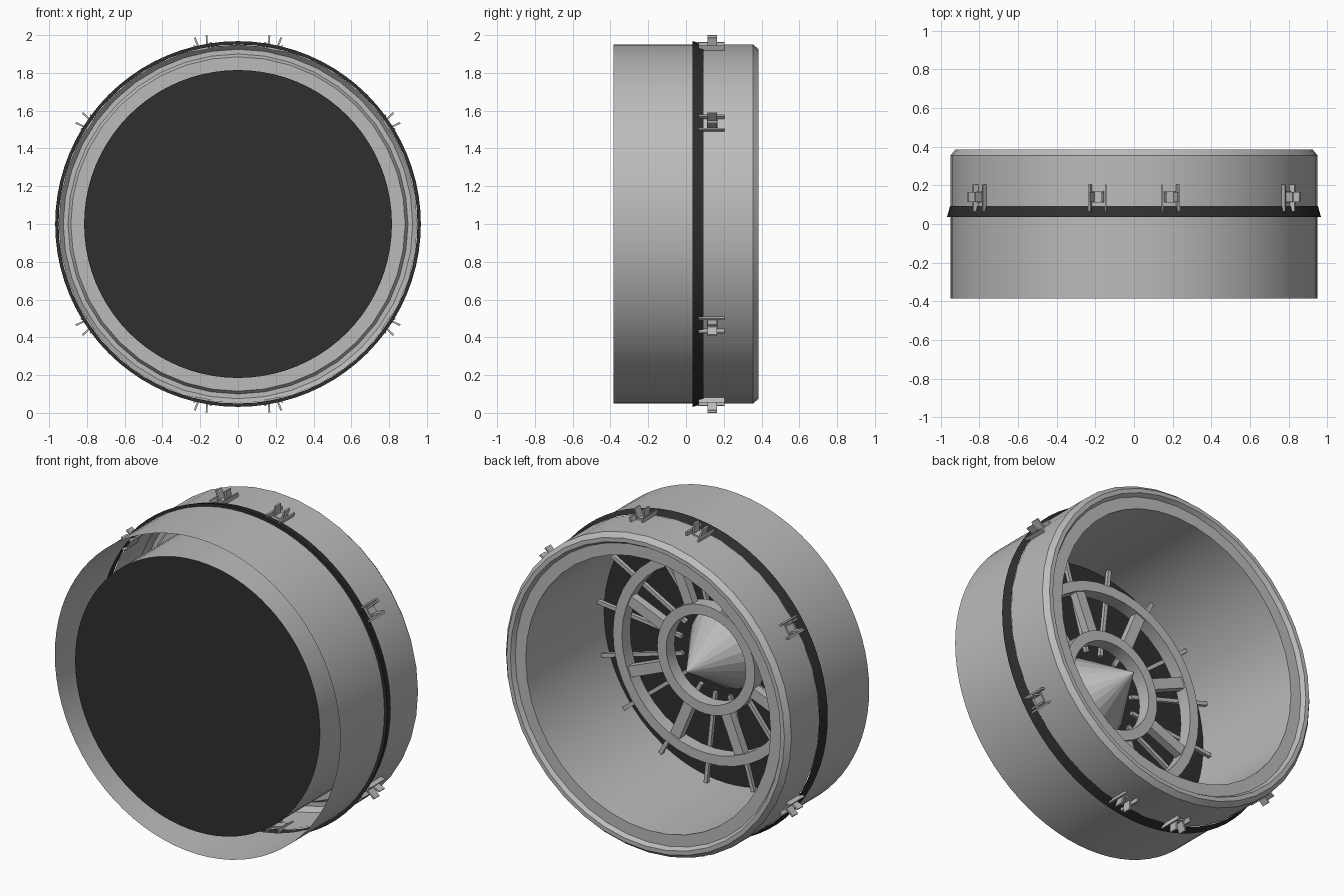
import bpy, bmesh, math
from mathutils import Matrix, Vector

if "Cube" in bpy.data.objects:
    bpy.data.objects.remove(bpy.data.objects["Cube"])


def material(name, rgb):
    m = bpy.data.materials.new(name)
    m.diffuse_color = (*rgb, 1)
    m.use_nodes = True
    m.node_tree.nodes["Principled BSDF"].inputs["Base Color"].default_value = m.diffuse_color
    return m


GREY = material("light grey metal", (0.5, 0.5, 0.5))
DARK = material("near black", (0.028, 0.028, 0.028))


def finish(name, bm, mat, smooth=None):
    me = bpy.data.meshes.new(name)
    bm.to_mesh(me)
    bm.free()
    ob = bpy.data.objects.new(name, me)
    bpy.context.collection.objects.link(ob)
    me.materials.append(mat)
    if smooth:
        bpy.ops.object.select_all(action='DESELECT')
        ob.select_set(True)
        bpy.context.view_layer.objects.active = ob
        bpy.ops.object.shade_smooth_by_angle(angle=math.radians(smooth))
    return ob


def lathe(name, profile, seg, mat, closed=False, smooth=None):
    """Spin a (radius, y) profile about the y axis through z = 1."""
    bm = bmesh.new()
    rings = []
    for r, y in profile:
        rings.append([bm.verts.new((r * math.cos(a), y, 1 + r * math.sin(a)))
                      for a in (2 * math.pi * i / seg for i in range(seg))])
    pairs = list(zip(rings, rings[1:]))
    if closed:
        pairs.append((rings[-1], rings[0]))
    for p, q in pairs:
        for i in range(seg):
            j = (i + 1) % seg
            bm.faces.new((p[i], p[j], q[j], q[i]))
    return finish(name, bm, mat, smooth)


def radial(deg):
    """Local x = outward, y = depth, z = tangent, placed round the axis."""
    return Matrix.Translation((0, 0, 1)) @ Matrix.Rotation(-math.radians(deg), 4, 'Y')


def box(bm, mtx, lo, hi, lean=0.0):
    """Box from corner to corner; lean shifts its outer end along the tangent."""
    lo, hi = Vector(lo), Vector(hi)
    for v in bmesh.ops.create_cube(bm, size=1)['verts']:
        c = Vector([lo[i] if v.co[i] < 0 else hi[i] for i in range(3)])
        if v.co.x > 0:
            c.z += lean
        v.co = mtx @ c


# Outer casing: front sleeve, dark seal band and rear sleeve with stepped lip
lathe("front_sleeve", [(0.95, -0.385), (0.95, 0.04)], 80, GREY, smooth=30)
lathe("seal_band", [(0.95, 0.035), (0.968, 0.035), (0.952, 0.093)], 80, DARK, smooth=30)
lathe("rear_sleeve", [(0.95, 0.09), (0.95, 0.355), (0.925, 0.385), (0.9, 0.385),
                      (0.885, 0.36), (0.815, 0.36)], 40, GREY, smooth=20)
lathe("inner_duct", [(0.815, 0.36), (0.815, -0.385)], 80, GREY, smooth=30)

# Dark disc closing the front of the duct
bm = bmesh.new()
bmesh.ops.create_circle(bm, cap_ends=True, segments=80, radius=0.815,
                        matrix=Matrix.Translation((0, -0.385, 1)) @ Matrix.Rotation(math.pi / 2, 4, 'X'))
finish("front_disc", bm, DARK)

# Central cone pointing to the rear
bm = bmesh.new()
bmesh.ops.create_cone(bm, cap_ends=False, segments=20, radius1=0.24, radius2=0, depth=0.38,
                      matrix=Matrix.Translation((0, -0.19, 1)) @ Matrix.Rotation(-math.pi / 2, 4, 'X'))
finish("centre_cone", bm, GREY)

# Two concentric flame holder rings
for name, r0, r1 in (("inner_ring", 0.265, 0.325), ("outer_ring", 0.56, 0.62)):
    lathe(name, [(r0, -0.27), (r1, -0.27), (r1, -0.19), (r0, -0.19)], 40, GREY,
          closed=True, smooth=30)

# Flat blades between the rings
bm = bmesh.new()
for k in range(8):
    box(bm, radial(22.5 + 45 * k), (0.31, -0.25, -0.032), (0.57, -0.2, 0.032))
finish("ring_blades", bm, GREY)

# Thin rods reaching out to the duct wall
bm = bmesh.new()
for k in range(16):
    box(bm, radial(6.2 + 22.5 * k), (0.25, -0.33, -0.011), (0.812, -0.308, 0.011))
finish("support_rods", bm, GREY)

# Brackets around the rear sleeve: two rails and two splayed lugs each
bm = bmesh.new()
for a in (33.75, 78.75, 101.25, 146.25, 213.75, 258.75, 281.25, 326.25):
    m = radial(a)
    box(bm, m, (0.94, 0.11, -0.03), (0.957, 0.17, 0.03))
    for s in (-1, 1):
        t = 0.038 * s
        box(bm, m, (0.94, 0.065, t - 0.005), (0.972, 0.205, t + 0.005), lean=0.006 * s)
        t = 0.02 * s
        box(bm, m, (0.94, 0.115, t - 0.005), (1.012, 0.165, t + 0.005), lean=0.012 * s)
finish("brackets", bm, GREY)
